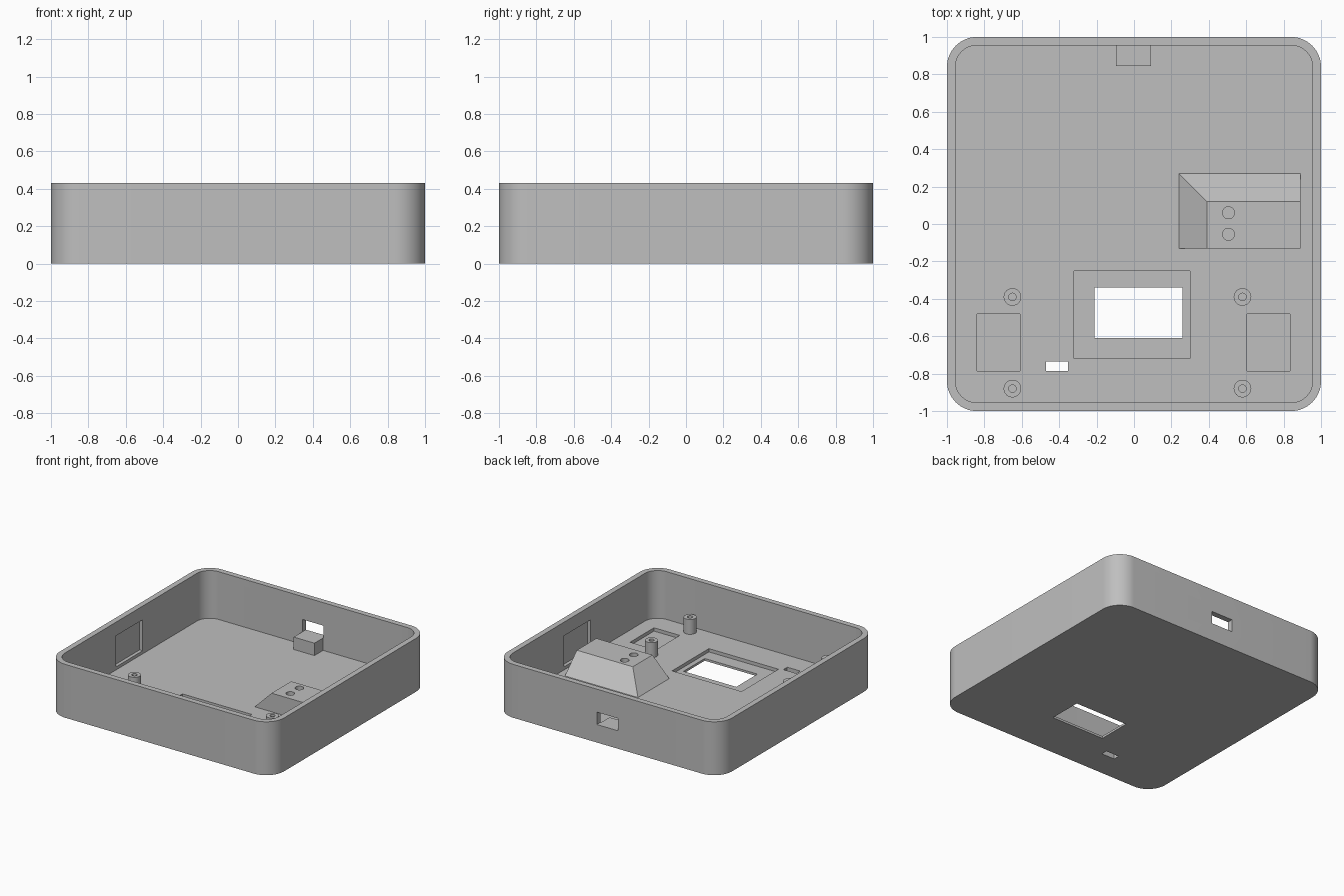
import bpy, bmesh, math

if "Cube" in bpy.data.objects:
    bpy.data.objects.remove(bpy.data.objects["Cube"], do_unlink=True)

HEIGHT, FLOOR, INNER = 0.43, 0.045, 0.955

grey = bpy.data.materials.new("plain_grey")
grey.use_nodes = True
colour = (0.52, 0.52, 0.52, 1)
grey.diffuse_color = colour
grey.node_tree.nodes["Principled BSDF"].inputs["Base Color"].default_value = colour


def prism(name, outline, z0, z1):
    """Extrude a flat counter-clockwise outline from z0 to z1."""
    bm = bmesh.new()
    base = bm.faces.new([bm.verts.new((x, y, z0)) for x, y in outline])
    lifted = bmesh.ops.extrude_face_region(bm, geom=[base])["geom"]
    for v in lifted:
        if isinstance(v, bmesh.types.BMVert):
            v.co.z = z1
    bmesh.ops.recalc_face_normals(bm, faces=bm.faces)
    mesh = bpy.data.meshes.new(name)
    bm.to_mesh(mesh)
    bm.free()
    mesh.materials.append(grey)
    obj = bpy.data.objects.new(name, mesh)
    bpy.context.collection.objects.link(obj)
    return obj


def rounded_square(half, radius, steps=16):
    points = []
    c = half - radius
    for i, (sx, sy) in enumerate([(1, 1), (-1, 1), (-1, -1), (1, -1)]):
        for k in range(steps + 1):
            a = math.pi / 2 * (i + k / steps)
            points.append((sx * c + radius * math.cos(a), sy * c + radius * math.sin(a)))
    return points


def rect(x0, x1, y0, y1):
    return [(x0, y0), (x1, y0), (x1, y1), (x0, y1)]


def circle(x, y, r, n=32):
    return [(x + r * math.cos(2 * math.pi * k / n), y + r * math.sin(2 * math.pi * k / n))
            for k in range(n)]


def cut(obj, cutters):
    """Subtract the cutters one by one, then delete them."""
    for cutter in cutters:
        mod = obj.modifiers.new("cut", "BOOLEAN")
        mod.operation = "DIFFERENCE"
        mod.solver = "EXACT"
        mod.object = cutter
        cutter.hide_render = True
    graph = bpy.context.evaluated_depsgraph_get()
    mesh = bpy.data.meshes.new_from_object(obj.evaluated_get(graph))
    obj.modifiers.clear()
    obj.data = mesh
    for cutter in cutters:
        bpy.data.objects.remove(cutter, do_unlink=True)


def smooth(obj):
    bpy.ops.object.select_all(action="DESELECT")
    obj.select_set(True)
    bpy.context.view_layer.objects.active = obj
    bpy.ops.object.shade_smooth_by_angle(angle=math.radians(30))


# Open tray with floor pockets, screen window, slot, wall pockets and port hole
tray = prism("tray", rounded_square(1, 0.16), 0, HEIGHT)
cutters = [
    prism("cavity_cutter", rounded_square(INNER, 0.115), FLOOR, 0.6),
    prism("screen_pocket_cutter", rect(-0.32, 0.30, -0.72, -0.25), 0.018, 0.1),
    prism("window_cutter", rect(-0.21, 0.26, -0.61, -0.34), -0.1, 0.1),
    prism("slot_cutter", rect(-0.47, -0.353, -0.785, -0.735), -0.1, 0.1),
    prism("port_cutter", rect(-0.095, 0.095, 0.9, 1.1), 0.145, 0.245),
]
for x0, x1 in ((-0.84, -0.61), (0.605, 0.835)):
    cutters.append(prism("floor_pocket_cutter", rect(x0, x1, -0.785, -0.48), 0.018, 0.1))
cutters.append(prism("right_pocket_cutter", rect(-0.982, -0.9, -0.19, 0.15), 0.07, 0.32))
cutters.append(prism("left_pocket_cutter", rect(0.9, 0.982, -0.15, 0.19), 0.07, 0.32))
cut(tray, cutters)
smooth(tray)

# Support block under the port
prism("port_block", rect(-0.095, 0.09, 0.845, 0.965), FLOOR - 0.01, 0.145)

# Hollow screw posts
for x in (-0.65, 0.58):
    for y in (-0.39, -0.88):
        post = prism("screw_post", circle(x, y, 0.047), FLOOR - 0.005, 0.165)
        cut(post, [prism("bore_cutter", circle(x, y, 0.02), -0.1, 0.3)])
        smooth(post)

# Sensor mount with two sloping sides and two holes in its top
mount = prism("sensor_mount", rect(0.24, 0.89, -0.13, 0.27), FLOOR, 0.195)
for v in mount.data.vertices:
    if v.co.z > 0.1:
        v.co.x = max(v.co.x, 0.39)
        v.co.y = min(v.co.y, 0.12)
cut(mount, [prism("hole_cutter", circle(0.505, y, 0.032), 0.06, 0.3) for y in (-0.055, 0.06)])
smooth(mount)
